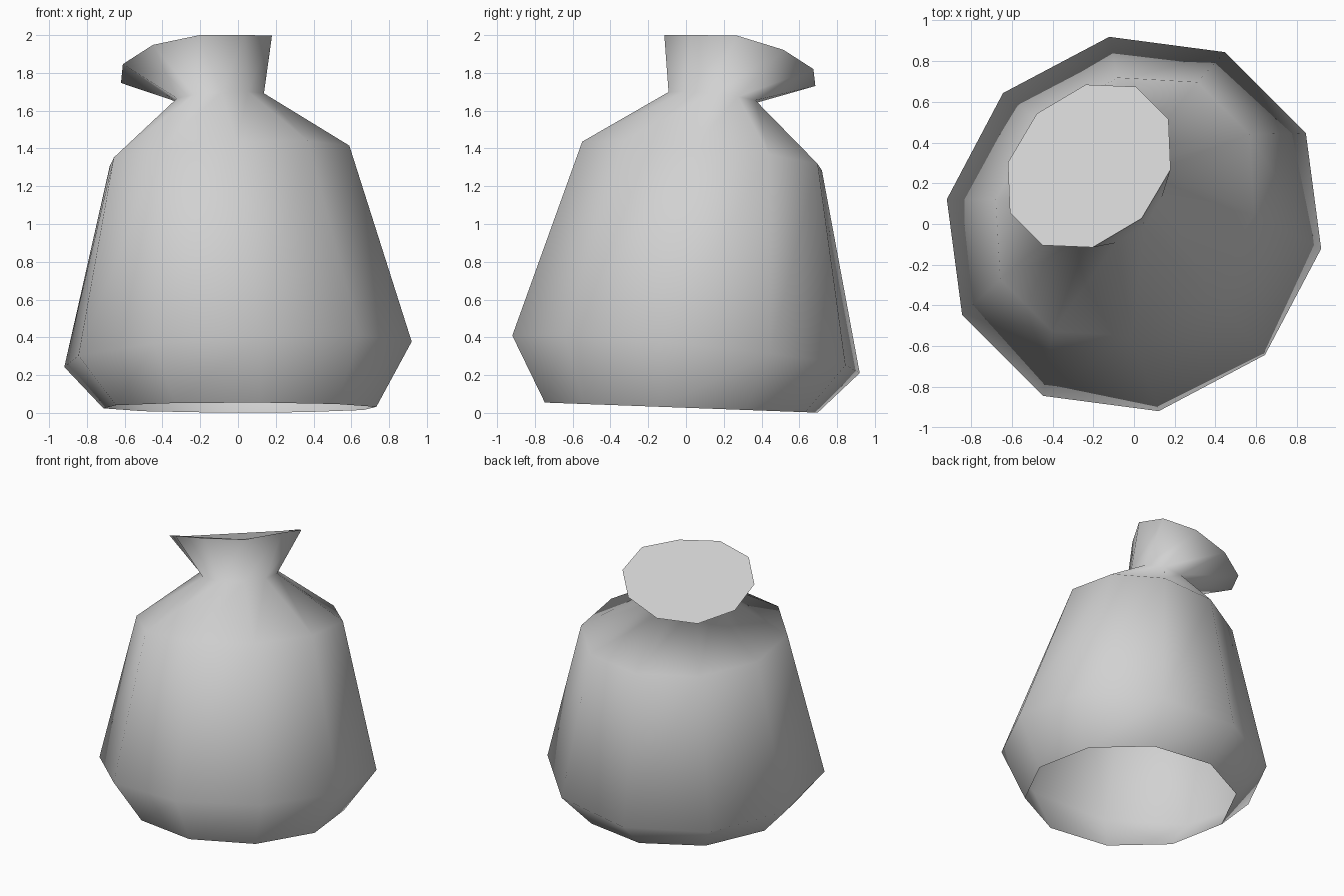
import bpy
import bmesh
import math
from mathutils import Vector

cube = bpy.data.objects.get("Cube")
if cube:
    bpy.data.objects.remove(cube, do_unlink=True)

SIDES = 10
TOP = 2.0
ACROSS = Vector((1, 1)).normalized()    # sideways to the lean
LEAN = Vector((-1, 1)).normalized()     # direction the sack slumps

# Tilted rings: centre, half-width across, half-width along lean,
# slope in x and y, lift of the two side corners
RINGS = [
    ((0.01, -0.025, 0.028), 0.74, 0.725, 0.0, -0.037, 0.0),    # open base
    ((0.0, 0.0, 0.31), 0.96, 0.91, 0.06, -0.10, 0.0),          # belly
    ((-0.045, 0.085, 1.36), 0.72, 0.586, 0.08, -0.115, 0.0),   # shoulder
    ((-0.095, 0.14, 1.67), 0.27, 0.21, 0.09, -0.12, 0.0),      # tied neck
    ((-0.22, 0.285, 1.865), 0.461, 0.364, 0.30, -0.342, 0.1),  # flared mouth
]


def make_ring(bm, centre, across, along, slope_x, slope_y, lift):
    verts = []
    for i in range(SIDES):
        t = math.tau * (i + 0.5) / SIDES
        u = across * math.cos(t)
        p = ACROSS * u + LEAN * along * math.sin(t)
        z = centre[2] + slope_x * p.x + slope_y * p.y + lift * u * u
        verts.append(bm.verts.new((centre[0] + p.x, centre[1] + p.y, min(z, TOP))))
    return verts


# Cloth walls between the rings, open underneath
bm = bmesh.new()
rings = [make_ring(bm, *r) for r in RINGS]
for low, high in zip(rings, rings[1:]):
    for i in range(SIDES):
        j = (i + 1) % SIDES
        bm.faces.new((low[i], low[j], high[j], high[i]))

# Mouth cover with a crisp rim
cover = bm.faces.new(rings[-1])
for edge in cover.edges:
    edge.smooth = False
for face in bm.faces:
    face.smooth = True

mesh = bpy.data.meshes.new("sack")
bm.to_mesh(mesh)
bm.free()
sack = bpy.data.objects.new("sack", mesh)
bpy.context.collection.objects.link(sack)

# Plain cloth colour
cloth = bpy.data.materials.new("light_grey_cloth")
cloth.use_nodes = True
colour = (0.64, 0.64, 0.64, 1.0)
cloth.diffuse_color = colour
for node in cloth.node_tree.nodes:
    if node.type == "BSDF_PRINCIPLED":
        node.inputs["Base Color"].default_value = colour
mesh.materials.append(cloth)
